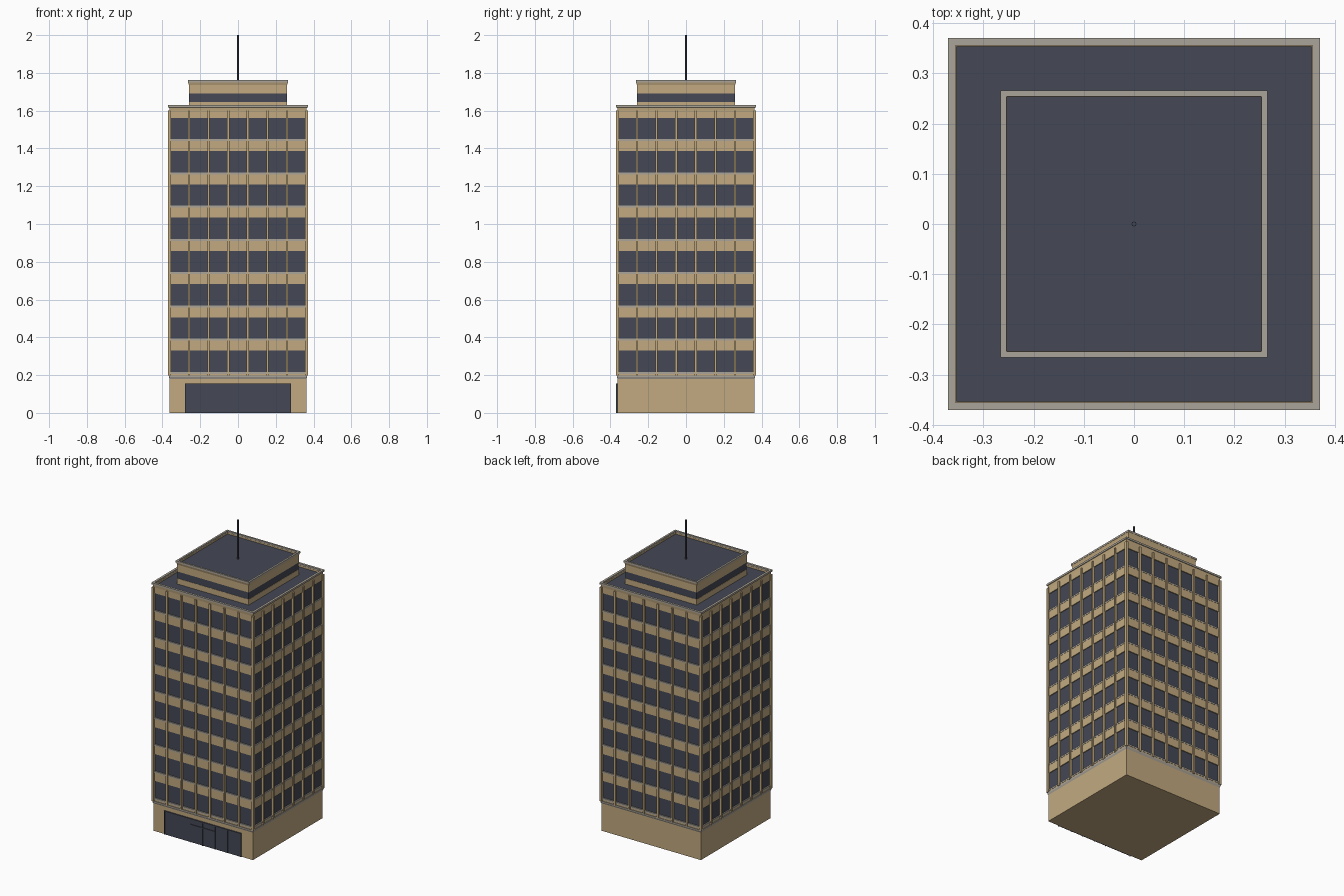
import bpy
import bmesh
from math import pi
from mathutils import Matrix, Vector

cube = bpy.data.objects.get("Cube")
if cube:
    bpy.data.objects.remove(cube, do_unlink=True)


def material(name, rgb):
    m = bpy.data.materials.new(name)
    m.use_nodes = True
    m.diffuse_color = (*rgb, 1)
    m.node_tree.nodes["Principled BSDF"].inputs["Base Color"].default_value = (*rgb, 1)
    return m


TAN = material("tan_stone", (0.54, 0.40, 0.216))
GREY = material("grey_trim", (0.41, 0.375, 0.32))
DARK = material("dark_glass", (0.058, 0.065, 0.09))


def finish(name, bm, mat):
    bmesh.ops.recalc_face_normals(bm, faces=bm.faces)
    mesh = bpy.data.meshes.new(name)
    bm.to_mesh(mesh)
    bm.free()
    mesh.materials.append(mat)
    obj = bpy.data.objects.new(name, mesh)
    bpy.context.collection.objects.link(obj)
    return obj


def square_sweep(name, mat, profile, closed=False):
    """Sweep (half width, z) points round a square; open profiles get end caps."""
    bm = bmesh.new()
    rings = [[bm.verts.new((sx * h, sy * h, z))
              for sx, sy in ((-1, -1), (1, -1), (1, 1), (-1, 1))] for h, z in profile]
    pairs = list(zip(rings, rings[1:]))
    if closed:
        pairs.append((rings[-1], rings[0]))
    else:
        bm.faces.new(rings[0])
        bm.faces.new(rings[-1])
    for a, b in pairs:
        for i in range(4):
            j = (i + 1) % 4
            bm.faces.new((a[i], a[j], b[j], b[i]))
    return finish(name, bm, mat)


def slab(name, mat, half, z0, z1):
    return square_sweep(name, mat, [(half, z0), (half, z1)])


def add_box(bm, x0, x1, y0, y1, z0, z1):
    centre = Vector((x0 + x1, y0 + y1, z0 + z1)) / 2
    bmesh.ops.create_cube(bm, size=1, matrix=Matrix.Translation(centre)
                          @ Matrix.Diagonal((x1 - x0, y1 - y0, z1 - z0, 1)))


# Ground floor and the trim above it
slab("base", TAN, 0.362, 0, 0.18)
square_sweep("base_trim", GREY, [(0.362, 0.18), (0.366, 0.19), (0.366, 0.197)])

# Tower core, its outside reads as continuous window bands
slab("window_core", DARK, 0.356, 0.197, 1.602)

# Wall bands between the floors, each with a thin sill on top
FLOORS, PITCH, WINDOW, FIRST = 8, 0.176, 0.112, 0.2175
bottom = 0.197
for i in range(FLOORS):
    sill = FIRST + i * PITCH
    slab("wall_band", TAN, 0.362, bottom, sill - 0.011)
    slab("window_sill", GREY, 0.3635, sill - 0.011, sill)
    bottom = sill + WINDOW
slab("top_wall_band", TAN, 0.362, bottom, 1.6)

# Vertical fins on all four sides
bm = bmesh.new()
for side in range(4):
    part = bmesh.new()
    for i in range(8):
        x = (i - 3.5) * 0.104
        add_box(part, x - 0.006, x + 0.006, -0.37, -0.354, 0.197, 1.6)
    part.transform(Matrix.Rotation(side * pi / 2, 4, "Z"))
    mesh = bpy.data.meshes.new("fin_side")
    part.to_mesh(mesh)
    part.free()
    bm.from_mesh(mesh)
    bpy.data.meshes.remove(mesh)
finish("fins", bm, TAN)

# Main roof with its raised edge
slab("main_roof", DARK, 0.357, 1.602, 1.608)
square_sweep("main_parapet", TAN,
             [(0.354, 1.6), (0.362, 1.6), (0.364, 1.615), (0.368, 1.62), (0.354, 1.62)], True)
square_sweep("main_parapet_cap", GREY,
             [(0.355, 1.618), (0.37, 1.618), (0.37, 1.63), (0.355, 1.63)], True)

# Penthouse with one window strip
slab("penthouse_foot", TAN, 0.26, 1.605, 1.645)
slab("penthouse_windows", DARK, 0.2585, 1.645, 1.69)
slab("penthouse_wall", TAN, 0.26, 1.69, 1.738)
slab("penthouse_roof", DARK, 0.256, 1.738, 1.742)
square_sweep("penthouse_parapet", TAN,
             [(0.253, 1.735), (0.26, 1.735), (0.265, 1.752), (0.253, 1.752)], True)
square_sweep("penthouse_parapet_cap", GREY,
             [(0.254, 1.75), (0.266, 1.75), (0.266, 1.762), (0.254, 1.762)], True)

# Entrance glazing with frame bars and a double door
bm = bmesh.new()
add_box(bm, -0.28, 0.28, -0.366, -0.36, 0, 0.155)
finish("entrance_glass", bm, DARK)
bm = bmesh.new()
for x in (-0.277, -0.09, 0, 0.09, 0.18, 0.277):
    add_box(bm, x - 0.003, x + 0.003, -0.37, -0.365, 0, 0.155)
add_box(bm, -0.28, 0.28, -0.37, -0.365, 0.149, 0.155)
add_box(bm, -0.09, 0.09, -0.37, -0.365, 0.112, 0.118)
finish("entrance_frame", bm, DARK)

# Mast
bm = bmesh.new()
bmesh.ops.create_cone(bm, cap_ends=True, segments=8, radius1=0.005, radius2=0.005,
                      depth=0.26, matrix=Matrix.Translation((0, 0, 1.87)))
finish("mast", bm, DARK)
